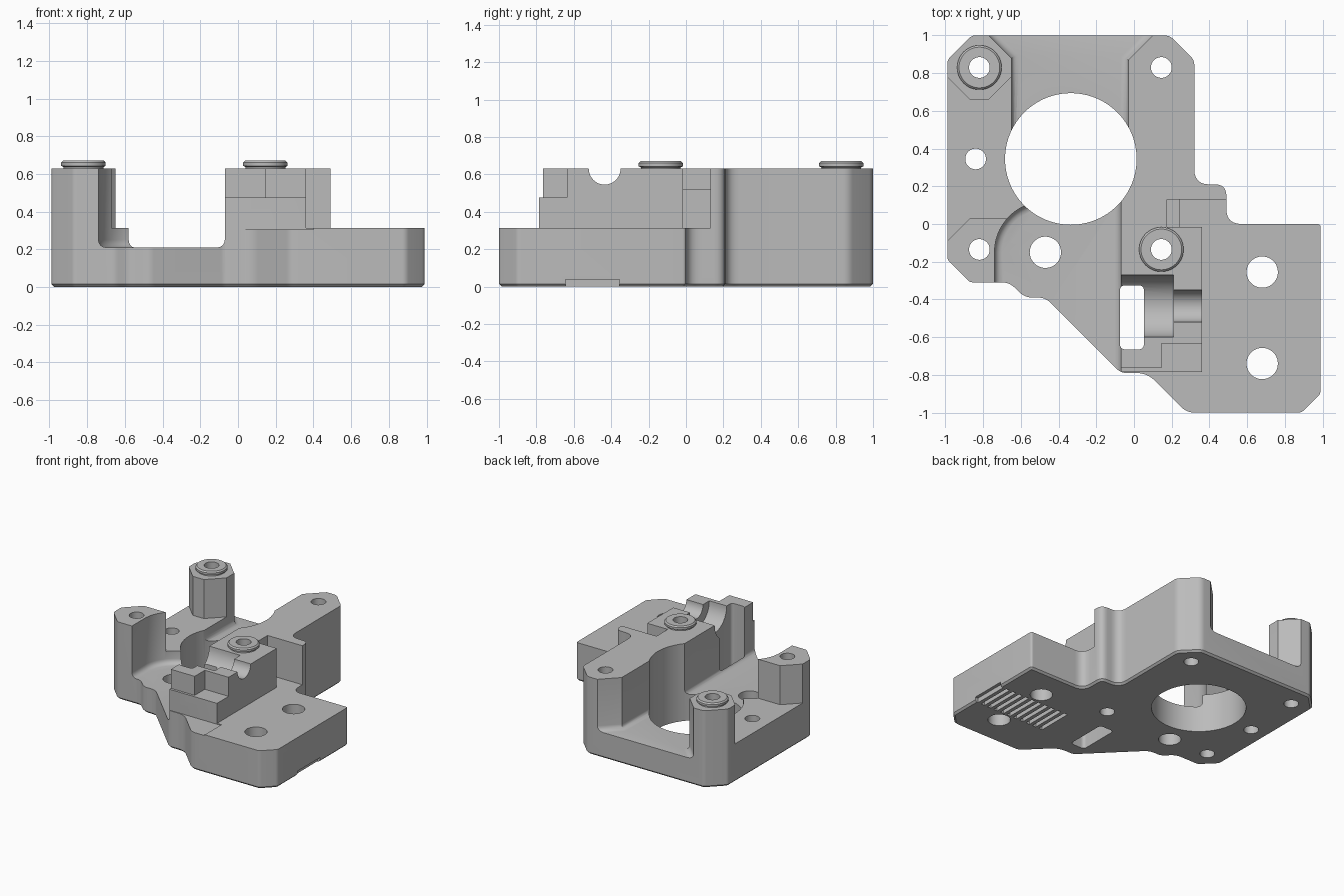
import bpy, bmesh, math
from mathutils import Vector, Matrix

cube = bpy.data.objects.get("Cube")
if cube:
    bpy.data.objects.remove(cube, do_unlink=True)

grey = bpy.data.materials.new("plain_grey")
grey.use_nodes = True
grey.diffuse_color = (0.5, 0.5, 0.5, 1)
grey.node_tree.nodes["Principled BSDF"].inputs["Base Color"].default_value = (0.5, 0.5, 0.5, 1)


def make(name, bm):
    bmesh.ops.recalc_face_normals(bm, faces=bm.faces)
    mesh = bpy.data.meshes.new(name)
    bm.to_mesh(mesh)
    bm.free()
    mesh.materials.append(grey)
    ob = bpy.data.objects.new(name, mesh)
    bpy.context.collection.objects.link(ob)
    return ob


def rounded(corners, steps=6):
    """Round every (x, y, r) corner, r being the length cut from each edge."""
    out = []
    for i, (x, y, r) in enumerate(corners):
        p = Vector((x, y))
        if r == 0:
            out.append(p)
            continue
        a = Vector(corners[i - 1][:2]) - p
        b = Vector(corners[(i + 1) % len(corners)][:2]) - p
        a, b = p + a.normalized() * r, p + b.normalized() * r
        for k in range(steps + 1):
            t = k / steps
            out.append(a * (1 - t) ** 2 + p * 2 * t * (1 - t) + b * t * t)
    return out


def prism(name, points, z0, z1, bevel=0, segments=1):
    """Extrude an outline upward, optionally bevelling its bottom rim."""
    bm = bmesh.new()
    face = bm.faces.new([bm.verts.new((p[0], p[1], z0)) for p in points])
    new = bmesh.ops.extrude_face_region(bm, geom=[face])["geom"]
    bmesh.ops.translate(bm, vec=(0, 0, z1 - z0), verts=[v for v in new if isinstance(v, bmesh.types.BMVert)])
    if bevel:
        rim = [e for e in bm.edges if all(abs(v.co.z - z0) < 1e-5 for v in e.verts)]
        bmesh.ops.bevel(bm, geom=rim, offset=bevel, segments=segments, profile=0.5, affect='EDGES')
    return make(name, bm)


def box(name, x0, x1, y0, y1, z0, z1):
    return prism(name, [(x0, y0), (x1, y0), (x1, y1), (x0, y1)], z0, z1)


def circle(x, y, r, n=48):
    return [(x + r * math.cos(math.tau * k / n), y + r * math.sin(math.tau * k / n)) for k in range(n)]


def groove(name, x0, x1, r):
    """Cylinder lying along x at the top of the bearing block."""
    bm = bmesh.new()
    turn = Matrix.Translation(((x0 + x1) / 2, -0.435, 0.63)) @ Matrix.Rotation(math.pi / 2, 4, 'Y')
    bmesh.ops.create_cone(bm, cap_ends=True, segments=48, radius1=r, radius2=r, depth=x1 - x0, matrix=turn)
    return make(name, bm)


# Full-height block with the plan outline
TOP = 0.63
body = prism("body", rounded([
    (-0.99, 0.87, 0.02), (-0.86, 1, 0.02), (0.19, 1, 0.03), (0.32, 0.87, 0.03),
    (0.32, 0.21, 0.08), (0.49, 0.21, 0.06), (0.49, 0, 0.08), (0.99, 0, 0.02),
    (0.99, -0.9, 0.02), (0.89, -1, 0.02), (0.28, -1, 0.04), (0.07, -0.79, 0.06),
    (-0.07, -0.79, 0.03), (-0.47, -0.39, 0.04), (-0.58, -0.39, 0.04),
    (-0.66, -0.31, 0.04), (-0.87, -0.31, 0.02), (-0.99, -0.19, 0.02)]), 0, TOP, 0.015)

# Sunken floor, with a filleted rim, scooped around the front left-hand hole
scoop = [(-0.47 - 0.27 * math.cos(a), -0.15 + 0.27 * math.sin(a))
         for a in [math.radians(66) * k / 10 for k in range(11)]]
floor = [(-0.87, 1.1), (-0.65, 0.88), (-0.65, 0.47), (-0.5, 0.4), (-0.5, 0.15)]
floor += scoop[::-1] + [(-0.74, -0.9), (-0.07, -0.9), (-0.07, 0.13),
                        (-0.03, 0.3), (-0.03, 0.87), (0.2, 1.1)]
cutters = [prism("floor_cut", floor, 0.21, 1, 0.04, 4)]

# Shelf between the two side posts
cutters.append(prism("shelf_cut", [
    (-1.1, -0.2), (-0.87, 0.03), (-0.55, 0.03), (-0.55, 0.88),
    (-0.77, 0.66), (-0.87, 0.66), (-1.1, 0.89)], 0.312, 1))

# Low plate and the notch behind the bearing block
cutters.append(prism("plate_cut", [
    (0.36, -1.1), (1.1, -1.1), (1.1, 0.13), (0.24, 0.13), (0.24, -0.015), (0.36, -0.015)], 0.312, 1))
cutters += [
    box("notch_cut", 0.175, 0.3, -0.015, 0.13, 0.52, 1),
    box("front_cut", -0.3, 0.4, -1.1, -0.785, 0.305, 1),
    box("lip_cut", -0.3, 0.4, -0.9, -0.765, 0.475, 1.1),
    box("step_cut", 0.145, 0.45, -0.95, -0.635, 0.475, 1.2),
    groove("wide_groove", -0.15, 0.21, 0.165),
    groove("narrow_groove", 0.15, 0.45, 0.085),
    prism("slot_cut", rounded([(-0.075, -0.325, 0.03), (0.053, -0.325, 0.03),
                               (0.053, -0.665, 0.03), (-0.075, -0.665, 0.03)]), -0.1, 1.3),
    prism("motor_hole", circle(-0.335, 0.345, 0.349, 96), -0.1, 1.3)]

# Screw holes
small = [(-0.82, 0.83), (0.145, 0.83), (-0.84, 0.345), (-0.82, -0.135), (0.145, -0.135)]
large = [(-0.47, -0.15), (0.68, -0.255), (0.68, -0.74)]
for spots, r in ((small, 0.055), (large, 0.083)):
    cutters += [prism("screw_hole", circle(x, y, r), -0.1, 1.3) for x, y in spots]

# Row of shallow slots in the underside
for k in range(11):
    x = 0.98 - k * 0.062
    cutters.append(box("rib_slot", x - 0.016, x + 0.016, -0.645, -0.355, -0.1, 0.038))

# Carve the block
for cutter in cutters:
    cutter.hide_render = True
    mod = body.modifiers.new(cutter.name, 'BOOLEAN')
    mod.operation = 'DIFFERENCE'
    mod.solver = 'EXACT'
    mod.object = cutter
carved = bpy.data.meshes.new_from_object(body.evaluated_get(bpy.context.evaluated_depsgraph_get()))
body.modifiers.clear()
body.data = carved
for cutter in cutters:
    bpy.data.objects.remove(cutter, do_unlink=True)


def boss(name, x, y):
    """Turned collar with an undercut around a screw hole."""
    profile = [(0.055, 0.62), (0.106, 0.62), (0.106, 0.637), (0.118, 0.643),
               (0.118, 0.66), (0.108, 0.67), (0.055, 0.67)]
    bm = bmesh.new()
    n = 48
    rings = [[bm.verts.new((px, py, z)) for px, py in circle(x, y, r, n)] for r, z in profile]
    for i, ring in enumerate(rings):
        nxt = rings[(i + 1) % len(rings)]
        for k in range(n):
            j = (k + 1) % n
            bm.faces.new((ring[k], ring[j], nxt[j], nxt[k]))
    return make(name, bm)


parts = [body, boss("back_post_boss", -0.82, 0.83), boss("block_boss", 0.145, -0.135)]

# Smooth the curved walls, keep the edges sharp
bpy.ops.object.select_all(action='DESELECT')
for part in parts:
    part.select_set(True)
bpy.context.view_layer.objects.active = body
bpy.ops.object.shade_smooth_by_angle(angle=math.radians(25))
